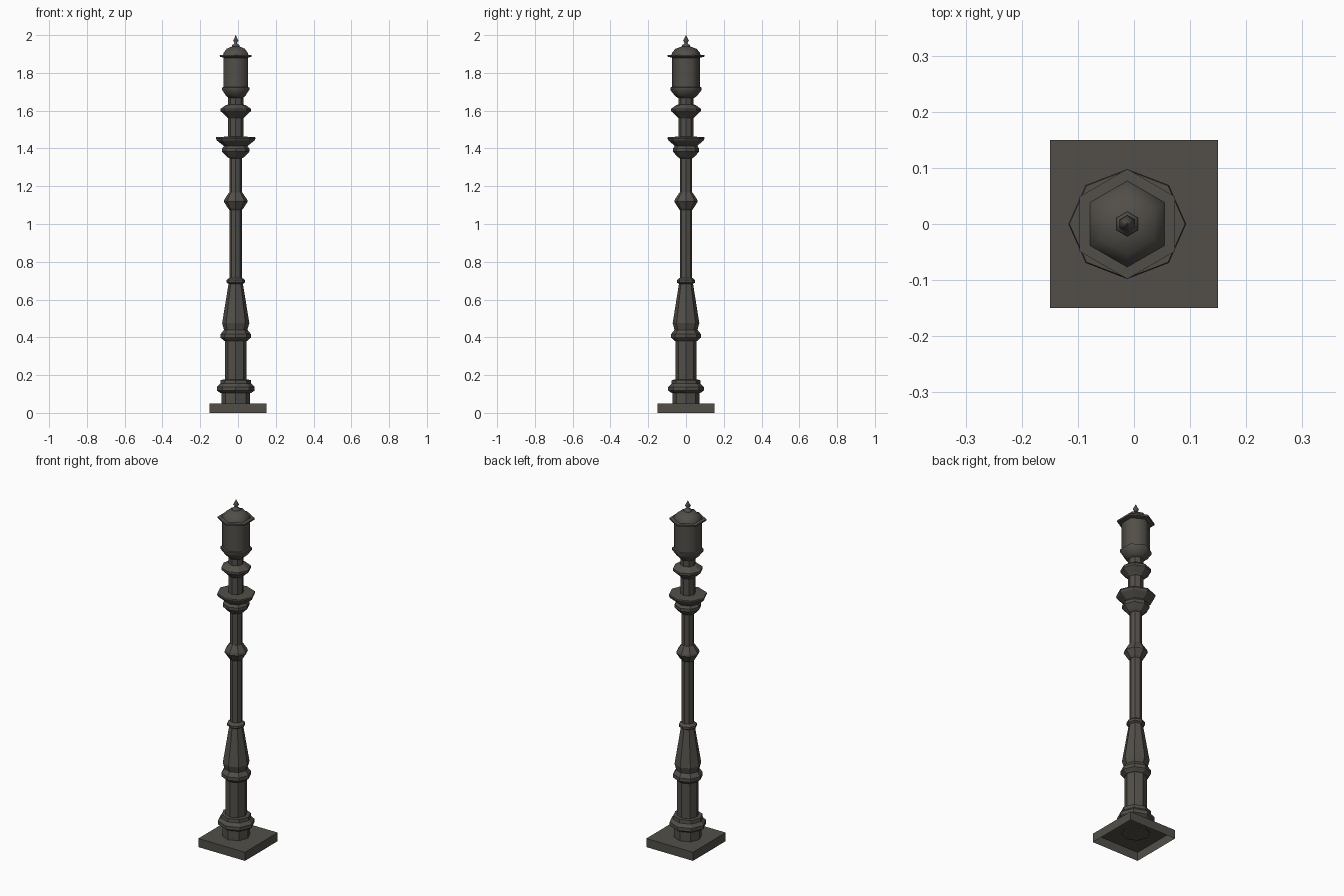
import bpy, bmesh, math

if "Cube" in bpy.data.objects:
    bpy.data.objects.remove(bpy.data.objects["Cube"])

iron = bpy.data.materials.new("dark iron")
iron.diffuse_color = (0.085, 0.078, 0.067, 1)
iron.use_nodes = True
iron.node_tree.nodes["Principled BSDF"].inputs["Base Color"].default_value = iron.diffuse_color
CX = -0.012  # the post stands slightly off the plate centre


def finish(name, bm, angle=None):
    bmesh.ops.recalc_face_normals(bm, faces=bm.faces)
    me = bpy.data.meshes.new(name)
    bm.to_mesh(me)
    bm.free()
    me.materials.append(iron)
    ob = bpy.data.objects.new(name, me)
    bpy.context.collection.objects.link(ob)
    if angle:
        bpy.ops.object.select_all(action='DESELECT')
        ob.select_set(True)
        bpy.context.view_layer.objects.active = ob
        bpy.ops.object.shade_smooth_by_angle(angle=math.radians(angle))
    return ob


def turned(name, profile, sides=8, start=0.0, ys=1.0, angle=None):
    """Lathe a (radius, height) profile with few sides."""
    bm = bmesh.new()
    rings = []
    for r, z in profile:
        ring = []
        for i in range(sides):
            a = start + 2 * math.pi * i / sides
            ring.append(bm.verts.new((CX + r * math.cos(a), ys * r * math.sin(a), z)))
        rings.append(ring)
    for lo, hi in zip(rings, rings[1:]):
        for i in range(sides):
            j = (i + 1) % sides
            bm.faces.new((lo[i], lo[j], hi[j], hi[i]))
    bm.faces.new(rings[0][::-1])
    bm.faces.new(rings[-1])
    return finish(name, bm, angle)


# Square base plate, open underneath
bm = bmesh.new()
bmesh.ops.create_cube(bm, size=1)
for v in bm.verts:
    v.co = (v.co.x * 0.3, v.co.y * 0.3, (v.co.z + 0.5) * 0.05)
bmesh.ops.delete(bm, geom=[f for f in bm.faces if f.calc_center_median().z < 0.01],
                 context='FACES_ONLY')
finish("base_plate", bm)

# Octagonal pedestal
turned("pedestal_foot", [(0.075, 0.045), (0.075, 0.11)], ys=0.97)
turned("pedestal_collar", [(0.08, 0.105), (0.1, 0.118), (0.1, 0.138), (0.082, 0.155),
                           (0.08, 0.175), (0.058, 0.176)], ys=0.94)
turned("pedestal_shaft", [(0.058, 0.17), (0.058, 0.39)], ys=0.98)
turned("waist_collar", [(0.06, 0.38), (0.08, 0.398), (0.08, 0.417), (0.062, 0.44),
                        (0.062, 0.445)], ys=0.98)
turned("tapered_shaft", [(0.062, 0.44), (0.072, 0.475), (0.037, 0.69)], ys=0.98)
turned("taper_ring", [(0.038, 0.683), (0.049, 0.69), (0.049, 0.703), (0.034, 0.715)], ys=0.98)

# Slender pole and its collars
turned("pole", [(0.033, 0.70), (0.033, 1.37)], ys=0.98)
turned("pole_collar", [(0.034, 1.075), (0.042, 1.085), (0.063, 1.118), (0.06, 1.13),
                       (0.035, 1.167)], ys=0.98)
turned("capital", [(0.034, 1.348), (0.045, 1.355), (0.072, 1.383), (0.072, 1.4),
                   (0.055, 1.42)], ys=0.97)
turned("capital_dish", [(0.05, 1.402), (0.065, 1.415), (0.1, 1.442), (0.105, 1.453),
                        (0.103, 1.46), (0.04, 1.463)], ys=0.933)
turned("neck", [(0.04, 1.45), (0.04, 1.69)], ys=0.98)
turned("neck_collar", [(0.041, 1.56), (0.05, 1.57), (0.08, 1.597), (0.08, 1.61),
                       (0.052, 1.63), (0.041, 1.632)], ys=0.98)

# Hexagonal lantern with smooth shading
P = math.pi / 2
turned("lantern_cup", [(0.045, 1.668), (0.06, 1.68), (0.083, 1.71), (0.083, 1.723),
                       (0.074, 1.725)], 6, P, angle=65)
turned("lantern_body", [(0.074, 1.72), (0.074, 1.89)], 6, P, angle=65)
turned("hood_flange", [(0.074, 1.88), (0.097, 1.886), (0.098, 1.895), (0.078, 1.896)],
       6, P, angle=35)
turned("hood_dome", [(0.078, 1.892), (0.073, 1.908), (0.055, 1.928), (0.022, 1.94)],
       6, P, angle=65)
turned("finial", [(0.022, 1.935), (0.022, 1.948), (0.01, 1.953), (0.008, 1.96),
                  (0.016, 1.97), (0.006, 1.988), (0.001, 2.0)], 6, P, angle=65)
